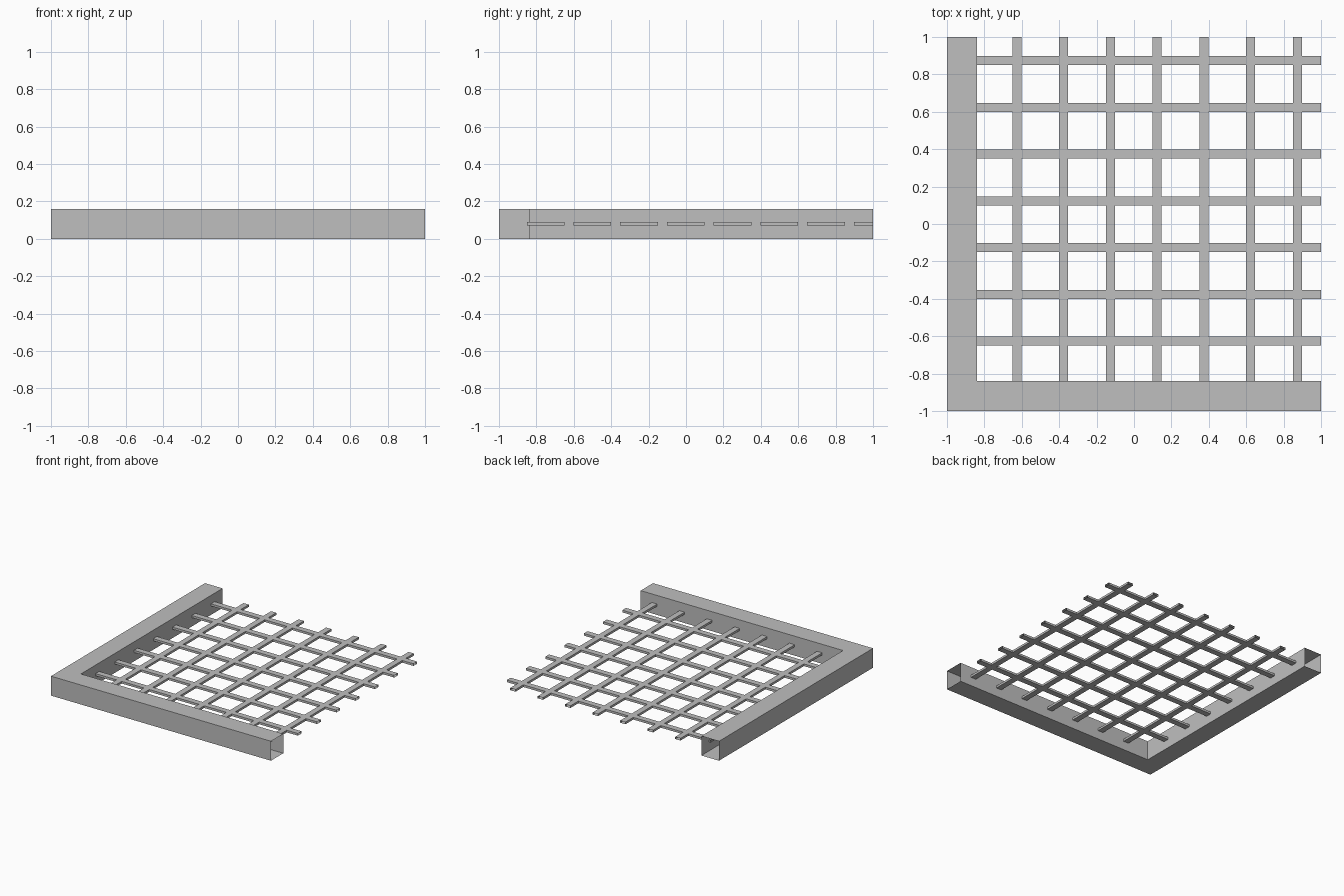
import bpy
import bmesh

cube = bpy.data.objects.get("Cube")
if cube:
    bpy.data.objects.remove(cube)

HEIGHT, RAIL = 0.16, 0.16         # square rail section
INNER = -1 + RAIL                 # inside face of the rails
BAR, PITCH, COUNT = 0.048, 0.25, 7
BAR_Z, BAR_THICK = 0.072, 0.018

grey = bpy.data.materials.new("plain grey")
grey.use_nodes = True
grey.diffuse_color = (0.52, 0.52, 0.52, 1)
grey.node_tree.nodes["Principled BSDF"].inputs["Base Color"].default_value = grey.diffuse_color


def hollow_solid(name, polygons, z, thickness, is_open_end):
    """Raise flat polygons into a solid, then remove its open end faces."""
    bm = bmesh.new()
    for polygon in polygons:
        bm.faces.new([bm.verts.new((x, y, z)) for x, y in polygon])
    bmesh.ops.remove_doubles(bm, verts=bm.verts, dist=0.0001)
    raised = bmesh.ops.extrude_face_region(bm, geom=bm.faces[:], use_keep_orig=True)
    top = [v for v in raised["geom"] if isinstance(v, bmesh.types.BMVert)]
    bmesh.ops.translate(bm, verts=top, vec=(0, 0, thickness))
    bmesh.ops.recalc_face_normals(bm, faces=bm.faces)
    ends = [f for f in bm.faces if abs(f.normal.z) < 0.5
            and is_open_end(f.calc_center_median())]
    bmesh.ops.delete(bm, geom=ends, context='FACES')
    mesh = bpy.data.meshes.new(name)
    bm.to_mesh(mesh)
    bm.free()
    mesh.materials.append(grey)
    obj = bpy.data.objects.new(name, mesh)
    bpy.context.collection.objects.link(obj)
    return obj


def far_end(c):
    return max(c.x, c.y) > 0.999


# L-shaped hollow rail along the front and one side, open at both ends
outline = [(-1, -1), (1, -1), (1, INNER), (INNER, INNER), (INNER, 1), (-1, 1)]
hollow_solid("corner_frame", [outline], 0, HEIGHT, far_end)

# Crossing bars joined into one grating, poking slightly into the rails
start = INNER - 0.01
stops = [start]
for i in range(COUNT):
    edge = -0.65 + i * PITCH
    stops += [edge, edge + BAR]
stops.append(1)

cells = []
for i in range(len(stops) - 1):
    for j in range(len(stops) - 1):
        if i % 2 or j % 2:        # odd strips are bars, the rest are holes
            x0, x1, y0, y1 = stops[i], stops[i + 1], stops[j], stops[j + 1]
            cells.append([(x0, y0), (x1, y0), (x1, y1), (x0, y1)])

hollow_solid("grating", cells, BAR_Z, BAR_THICK,
             lambda c: far_end(c) or min(c.x, c.y) < start + 0.001)
